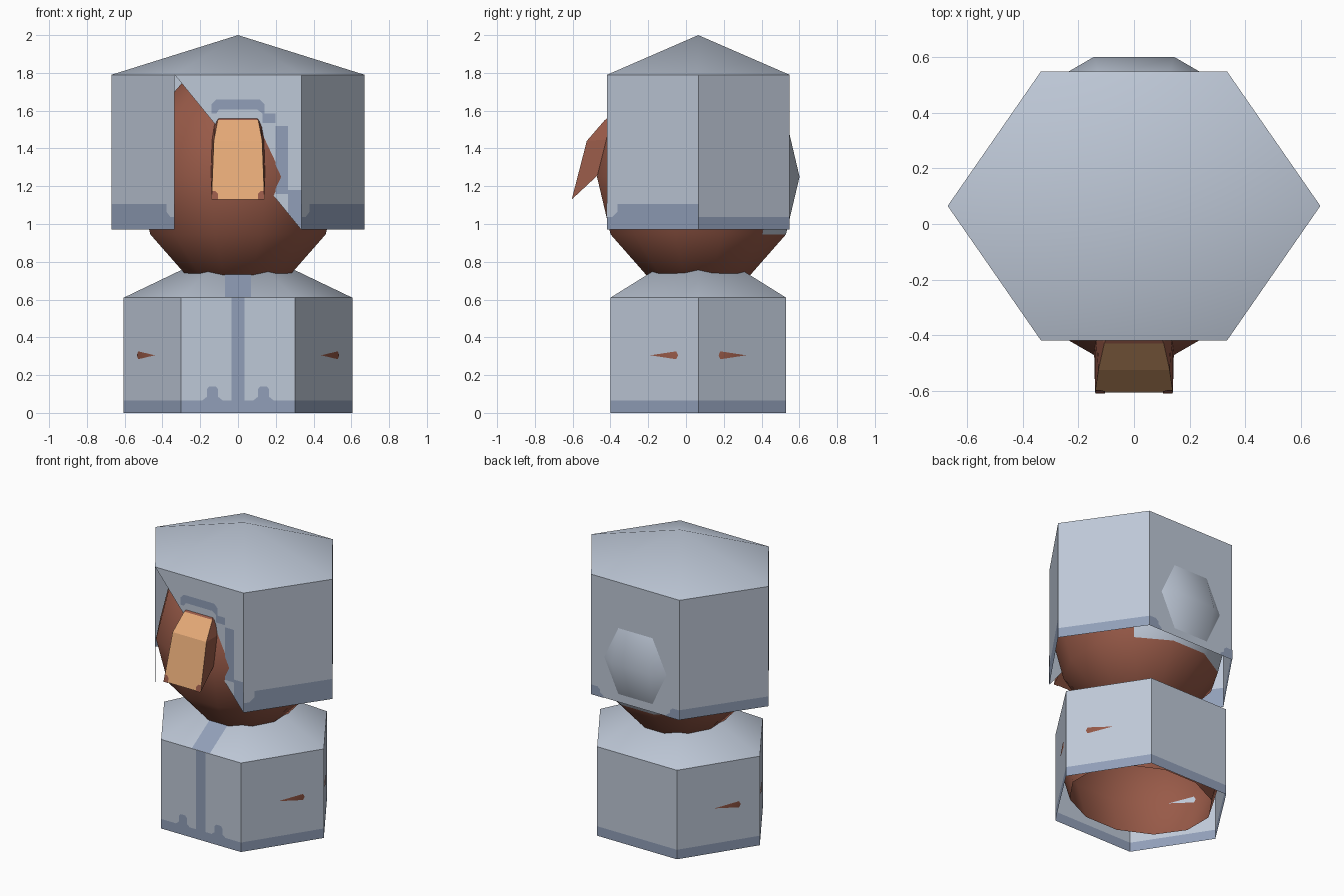
import bpy, bmesh, math
from mathutils import Vector, Matrix

cube = bpy.data.objects.get("Cube")
if cube:
    bpy.data.objects.remove(cube, do_unlink=True)

CY = 0.065  # shared centre line of robe and hood


def material(name, rgb):
    lin = [((c / 255 + 0.055) / 1.055) ** 2.4 for c in rgb] + [1.0]
    m = bpy.data.materials.new(name)
    m.use_nodes = True
    m.diffuse_color = lin
    bsdf = next(n for n in m.node_tree.nodes if n.type == 'BSDF_PRINCIPLED')
    bsdf.inputs["Base Color"].default_value = lin
    bsdf.inputs["Roughness"].default_value = 0.9
    return m


GREY = material("pale grey cloth", (190, 200, 215))
TRIM = material("blue grey trim", (145, 159, 184))
BROWN = material("red brown skin", (152, 90, 72))
TAN = material("tan face", (230, 170, 120))


def finish(name, bm, mats, smooth=True, fix=True):
    if fix:
        bmesh.ops.recalc_face_normals(bm, faces=bm.faces)
    me = bpy.data.meshes.new(name)
    bm.to_mesh(me)
    bm.free()
    ob = bpy.data.objects.new(name, me)
    bpy.context.collection.objects.link(ob)
    for m in mats:
        me.materials.append(m)
    if smooth:
        bpy.ops.object.select_all(action='DESELECT')
        ob.select_set(True)
        bpy.context.view_layer.objects.active = ob
        bpy.ops.object.shade_smooth_by_angle(angle=math.radians(36))
    return ob


def hex_shell(rx, ry, levels, apex, skip=None):
    """Open six-sided shell with a pointed roof; skip leaves out one wall."""
    bm = bmesh.new()
    corners = [(rx, 0), (rx / 2, ry), (-rx / 2, ry), (-rx, 0), (-rx / 2, -ry), (rx / 2, -ry)]
    rings = [[bm.verts.new((x, y + CY, z)) for x, y in corners] for z in levels]
    tip = bm.verts.new((0, CY, apex))
    for i in range(6):
        j = (i + 1) % 6
        if i != skip:
            for a, b in zip(rings, rings[1:]):
                bm.faces.new((a[i], a[j], b[j], b[i]))
        bm.faces.new((rings[-1][i], rings[-1][j], tip))
    return bm, rings


def ball(radii, centre):
    bm = bmesh.new()
    bmesh.ops.create_uvsphere(bm, u_segments=12, v_segments=6, radius=1)
    bmesh.ops.transform(bm, verts=bm.verts, matrix=Matrix.Translation(centre)
                        @ Matrix.Diagonal((*radii, 1)) @ Matrix.Rotation(math.radians(15), 4, 'Z'))
    return bm


def plates(name, polys, mat, out, lift=0.004):
    """Thin painted shapes lifted off a surface along the direction out."""
    out = Vector(out).normalized()
    bm = bmesh.new()
    for poly in polys:
        f = bm.faces.new([bm.verts.new(Vector(p) + out * lift) for p in poly])
        f.normal_update()
        if f.normal.dot(out) < 0:
            f.normal_flip()
    return finish(name, bm, [mat], smooth=False, fix=False)


def rect(x0, x1, z0, z1, y):
    return [(x0, y, z0), (x1, y, z0), (x1, y, z1), (x0, y, z1)]


# Robe: hexagonal skirt with trimmed hem and sloping shoulders
bm, _ = hex_shell(0.605, 0.465, (0, 0.065, 0.61), 0.90)
for f in bm.faces:
    f.material_index = int(f.calc_center_median().z < 0.065)
finish("robe", bm, [GREY, TRIM])

# Robe front decoration: centre stripe and stepped hem bumps
front = CY - 0.465
shapes = [rect(-0.035, 0.035, 0.065, 0.61, front)]
for s in (-1, 1):
    x = s * 0.135
    shapes.append([(x + dx, front, z) for dx, z in (
        (-0.055, 0.065), (0.055, 0.065), (0.03, 0.085), (0.03, 0.125),
        (0.018, 0.14), (-0.018, 0.14), (-0.03, 0.125), (-0.03, 0.085))])
plates("robe_front_trim", shapes, TRIM, (0, -1, 0))
y_top, z_top = CY - 0.20, 0.90 - 0.29 * 0.20 / 0.465
plates("shoulder_stripe", [[(-0.068, front, 0.61), (0.068, front, 0.61),
                            (0.068, y_top, z_top), (-0.068, y_top, z_top)]],
       TRIM, (0, -0.29, 0.465))

# Body inside the robe, open underneath
bm = ball((0.554, 0.456, 0.5), (0, CY, 0.305))
bmesh.ops.delete(bm, geom=[v for v in bm.verts if v.co.z < 0.0], context='VERTS')
finish("body", bm, [BROWN])

# Head, with the back of the middle bands covered in cloth
bm = ball((0.555, 0.555, 0.61), (0, CY, 1.25))
for f in bm.faces:
    c = f.calc_center_median() - Vector((0, CY, 1.25))
    f.material_index = int(abs(c.z) < 0.3 and c.y > abs(c.x) * 1.05)
finish("head", bm, [BROWN, GREY])

# Hood: hexagonal, front wall cut diagonally, trim deeper on the front sides
RX, RY = 0.67, 0.483
bm, rings = hex_shell(RX, RY, (0.97, 1.037, 1.107, 1.79), 2.0, skip=4)
bm.faces.new((rings[-1][4], rings[-1][5], rings[0][5]))
for f in bm.faces:
    c = f.calc_center_median()
    side = abs(c.x) > 0.3
    limit = 1.107 if c.y < CY else 1.037
    f.material_index = int(side and c.z < limit)
finish("hood", bm, [GREY, TRIM])

# Hood front stripe, stepping down beside the face
fy = CY - RY
plates("hood_front_trim", [
    [(x, fy, z) for x, z in ((-0.14, 1.585), (-0.115, 1.585), (-0.10, 1.607), (0.10, 1.607),
                             (0.13, 1.585), (0.14, 1.585), (0.14, 1.635), (0.115, 1.66),
                             (-0.115, 1.66), (-0.14, 1.635))],
    rect(0.13, 0.198, 1.535, 1.585, fy),
    rect(0.198, 0.265, 1.16, 1.52, fy),
    [(x, fy, z) for x, z in ((0.265, 1.06), (0.335, 0.975), (0.335, 1.18), (0.265, 1.18))],
], TRIM, (0, -1, 0))

# Hood hem steps on the front sides and the back corners
for s, label in ((1, "left"), (-1, "right")):
    def side_point(t, z):
        return (s * RX / 2 * (1 + t), fy + RY * t, z)
    plates("hood_hem_step_" + label,
           [[side_point(0, 1.037), side_point(0.06, 1.037), side_point(0.12, 1.065),
             side_point(0.12, 1.109), side_point(0, 1.109)]], GREY, (s * RY, -RX / 2, 0))
    by = CY + RY
    plates("hood_back_hem_" + label,
           [[(s * x, by, z) for x, z in ((0.335, 0.97), (0.24, 0.97), (0.24, 0.985),
                                         (0.265, 1.0), (0.265, 1.02), (0.285, 1.037),
                                         (0.335, 1.037))]], TRIM, (0, 1, 0))

# Snout: tan front over brown sides, lofted from half-width, y, z rows
front_rows = [(0.14, -0.605, 1.13), (0.128, -0.525, 1.44), (0.107, -0.43, 1.55), (0.09, -0.39, 1.58)]
back_rows = [(0.145, -0.39, 1.33), (0.14, -0.385, 1.45), (0.125, -0.38, 1.54), (0.10, -0.37, 1.57)]
bm = bmesh.new()
F = [[bm.verts.new((s * w, y, z)) for s in (-1, 1)] for w, y, z in front_rows]
B = [[bm.verts.new((s * w, y, z)) for s in (-1, 1)] for w, y, z in back_rows]
for i in range(3):
    f = bm.faces.new((F[i][0], F[i][1], F[i + 1][1], F[i + 1][0]))
    f.material_index = int(i < 2)
    bm.faces.new((B[i][1], B[i][0], B[i + 1][0], B[i + 1][1]))
    for s in (0, 1):
        bm.faces.new((F[i][s], F[i + 1][s], B[i + 1][s], B[i][s]))
bm.faces.new((F[0][1], F[0][0], B[0][0], B[0][1]))
bm.faces.new((F[3][0], F[3][1], B[3][1], B[3][0]))
finish("snout", bm, [BROWN, TAN], smooth=False)

# Small brown marks at the lower corners of the snout
marks = []
for s in (-1, 1):
    marks.append([(s * x, -0.605 + (z - 1.13) * 0.258, z) for x, z in (
        (0.139, 1.13), (0.105, 1.13), (0.105, 1.16), (0.12, 1.175), (0.137, 1.175))])
plates("snout_corner_marks", marks, BROWN, (0, -0.31, -0.08))
